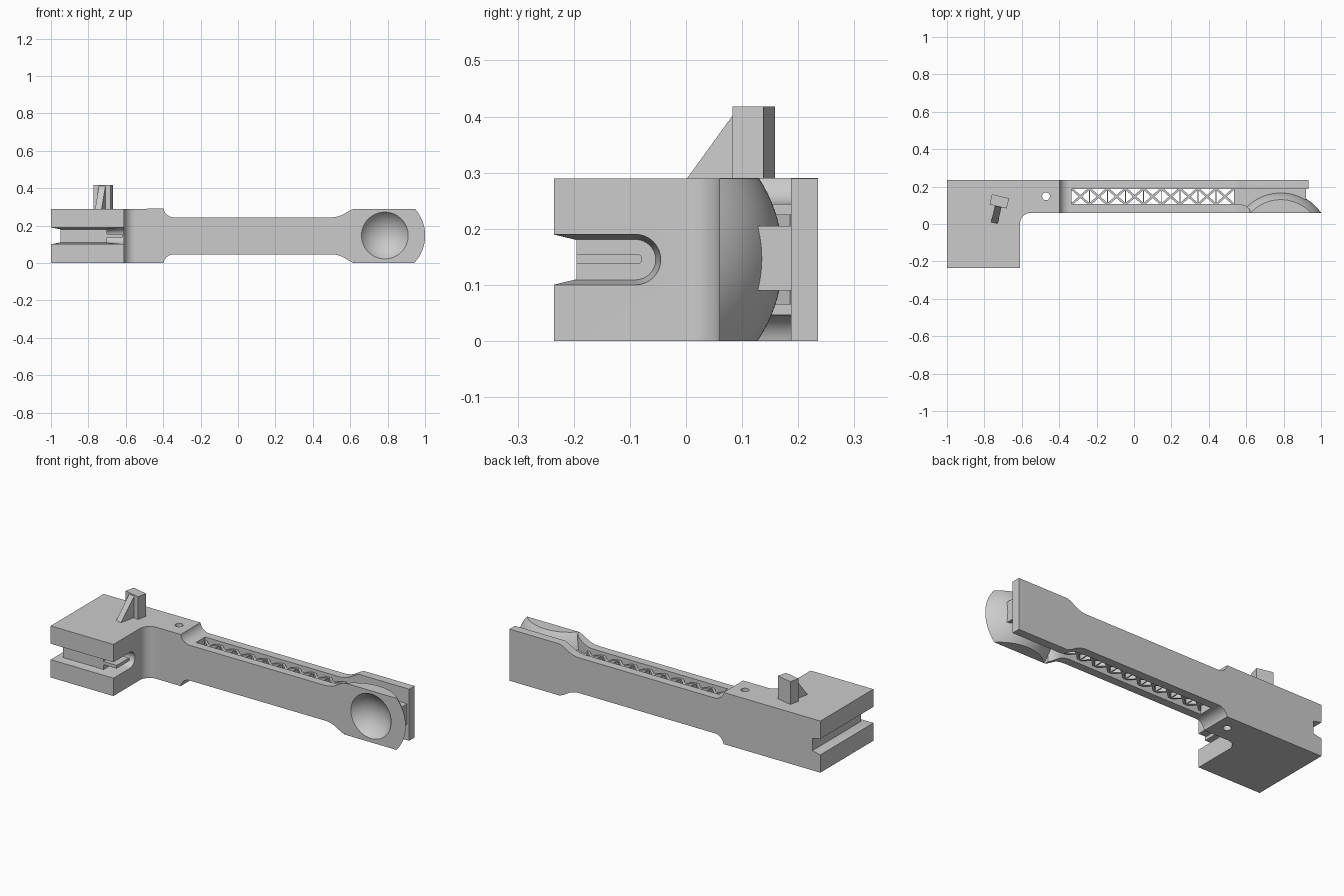
import bpy, bmesh
from math import sin, cos, pi, radians, hypot, atan2
from mathutils import Matrix, Vector

if "Cube" in bpy.data.objects:
    bpy.data.objects.remove(bpy.data.objects["Cube"])


def finish(name, bm):
    bmesh.ops.recalc_face_normals(bm, faces=bm.faces)
    me = bpy.data.meshes.new(name)
    bm.to_mesh(me)
    bm.free()
    ob = bpy.data.objects.new(name, me)
    bpy.context.collection.objects.link(ob)
    return ob


def prism(name, pts, axis, lo, hi, pts2=None):
    """Extrude an outline along an axis, optionally lofting to a second outline."""
    put = {'x': lambda p, d: (d, p[0], p[1]),
           'y': lambda p, d: (p[0], d, p[1]),
           'z': lambda p, d: (p[0], p[1], d)}[axis]
    bm = bmesh.new()
    a = [bm.verts.new(put(p, lo)) for p in pts]
    b = [bm.verts.new(put(p, hi)) for p in (pts2 or pts)]
    bm.faces.new(a)
    bm.faces.new(b)
    n = len(a)
    for i in range(n):
        j = (i + 1) % n
        bm.faces.new((a[i], a[j], b[j], b[i]))
    return finish(name, bm)


def box(name, x0, x1, y0, y1, z0, z1):
    return prism(name, [(x0, y0), (x1, y0), (x1, y1), (x0, y1)], 'z', z0, z1)


def ball(name, c, r):
    bm = bmesh.new()
    bmesh.ops.create_uvsphere(bm, u_segments=96, v_segments=48, radius=r,
                              matrix=Matrix.Translation(c) @ Matrix.Rotation(pi / 2, 4, 'X'))
    return finish(name, bm)


def arc(cx, cy, r, a0, a1, n=12):
    return [(cx + r * cos(radians(a0 + (a1 - a0) * i / n)),
             cy + r * sin(radians(a0 + (a1 - a0) * i / n))) for i in range(n + 1)]


def combine(ob, tool, op='DIFFERENCE'):
    tool.hide_render = True
    m = ob.modifiers.new(op, 'BOOLEAN')
    m.object, m.operation, m.solver = tool, op, 'EXACT'
    bpy.context.view_layer.objects.active = ob
    bpy.ops.object.modifier_apply(modifier=m.name)
    bpy.data.objects.remove(tool)


H = 0.29
CX, CZ = 0.785, 0.147

# clamp block with rounded inner corner
body = prism('holder_body', [(-1, -.235), (-.61, -.235)] + arc(-.55, 0, .06, 180, 90)
             + [(-.45, .06), (-.45, .235), (-1, .235)], 'z', 0, H)

# long arm: upper outline mirrored for the underside
upper = ([(-.5, H)] + arc(-.343, H + .01, .056, 190, 270, 10)
         + [(.5, .244), (.52, .2455), (.54, .25), (.56, .258), (.58, .27), (.6, .2815), (.62, H), (1.01, H)])
lower = [(x, H - z) for x, z in reversed(upper)]
combine(body, prism('arm', upper + lower, 'y', .06, .235), 'UNION')

# channel around the domed cup, leaving dome and central web
plan = [(.53, .107), (.575, .105), (.6, .096), (.618, .08), (.625, .03), (1.1, .03), (1.1, .187), (.53, .187)]
channel = prism('channel_cutter', plan, 'z', -.1, .4)
combine(channel, ball('dome', (CX, -.0905, CZ), .263))
web = [(.5, .09), (.92, .09), (.92, .205), (.5, .205)]
combine(channel, prism('web', web, 'y', .0, .25))
combine(body, channel)
combine(body, box('back_end_cutter', .933, 1.1, .18, .3, -.1, .4))
combine(body, ball('cup_cutter', (CX, -.0277, CZ), .1527))

# arm slot and through hole
combine(body, box('slot_cutter', -.335, .535, .107, .187, -.1, .4))
combine(body, prism('hole_cutter', arc(-.47, .148, .021, 0, 345, 23), 'z', -.1, .4))

# tapered grooves on the front, left and right of the block
combine(body, prism('front_groove', [(-.245, .098), (-.195, .11), (-.195, .18), (-.245, .192)], 'x', -1.1, -.5))
combine(body, prism('left_groove', [(-1.01, .098), (-.95, .11), (-.95, .18), (-1.01, .192)], 'y', -.3, .3))


def stadium(r):
    return [(-.3, .145 - r)] + arc(-.09, .145, r, -90, 90, 16) + [(-.3, .145 + r)]


combine(body, prism('right_groove', stadium(.036), 'x', -.7, -.6, stadium(.046)))

# thin tongue inside the right groove
prism('groove_tongue', [(-.195, .137)] + arc(-.087, .146, .009, -90, 90, 8) + [(-.195, .155)], 'x', -.72, -.618)

# crossed bracing in the arm slot
bm = bmesh.new()


def strut(p, q, w):
    d = Vector(q) - Vector(p)
    m = (Matrix.Translation(((p[0] + q[0]) / 2, (p[1] + q[1]) / 2, H / 2))
         @ Matrix.Rotation(atan2(d.y, d.x), 4, 'Z') @ Matrix.Diagonal((d.length, w, .16, 1)))
    bmesh.ops.create_cube(bm, size=1, matrix=m)


cells = 9
step = .87 / cells
for i in range(cells):
    x0 = -.335 + i * step
    strut((x0, .104), (x0 + step, .19), .012)
    strut((x0, .19), (x0 + step, .104), .012)
    if i:
        strut((x0, .106), (x0, .188), .005)
finish('slot_bracing', bm)

# upright post with a triangular rib, turned together
turn = Matrix.Translation((-.72, .121, 0)) @ Matrix.Rotation(radians(-13), 4, 'Z')
post = box('post', -.047, .047, -.028, .028, H - .01, .418)
rib = prism('post_rib', [(-.118, H - .005), (-.118, H), (-.025, .415), (-.025, H - .005)], 'x', -.018, .018)
for ob in (post, rib):
    ob.data.transform(turn)

# smooth curved faces, keep edges crisp
bpy.ops.object.select_all(action='DESELECT')
body.select_set(True)
bpy.context.view_layer.objects.active = body
bpy.ops.object.shade_smooth_by_angle(angle=radians(25))
